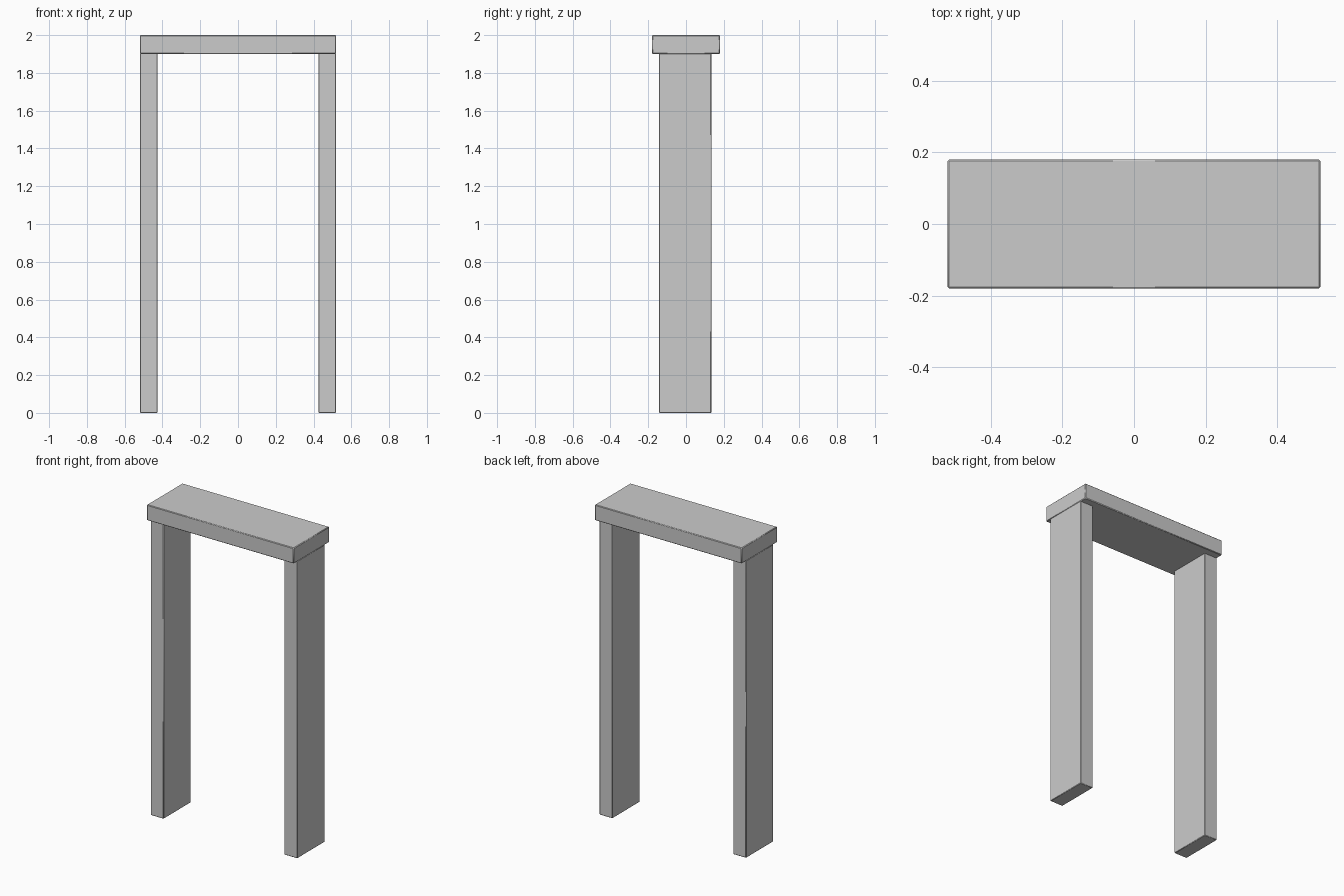
import bpy
import math

cube = bpy.data.objects.get("Cube")
if cube:
    bpy.data.objects.remove(cube, do_unlink=True)

grey = bpy.data.materials.new("plain_grey")
grey.use_nodes = True
colour = (0.6, 0.6, 0.6, 1)
grey.diffuse_color = colour
grey.node_tree.nodes["Principled BSDF"].inputs["Base Color"].default_value = colour


def block(name, low, high, bevel):
    """Box between two corners with finely softened edges."""
    centre = [(a + b) / 2 for a, b in zip(low, high)]
    bpy.ops.mesh.primitive_cube_add(size=1, location=centre)
    obj = bpy.context.object
    obj.name = name
    obj.scale = [b - a for a, b in zip(low, high)]
    bpy.ops.object.transform_apply(location=False, rotation=False, scale=True)
    obj.data.materials.append(grey)
    soften = obj.modifiers.new("soft_edges", "BEVEL")
    soften.width = bevel
    soften.segments = 1
    bpy.ops.object.shade_smooth_by_angle(angle=math.radians(30))
    return obj


# Lintel across the top
block("lintel", (-0.52, -0.18, 1.9), (0.52, 0.18, 2), 0.004)

# Posts, flush with the lintel ends
for side, name in ((-1, "right_post"), (1, "left_post")):
    inner, outer = sorted((side * 0.427, side * 0.519))
    block(name, (inner, -0.142, 0), (outer, 0.134, 1.902), 0.003)
